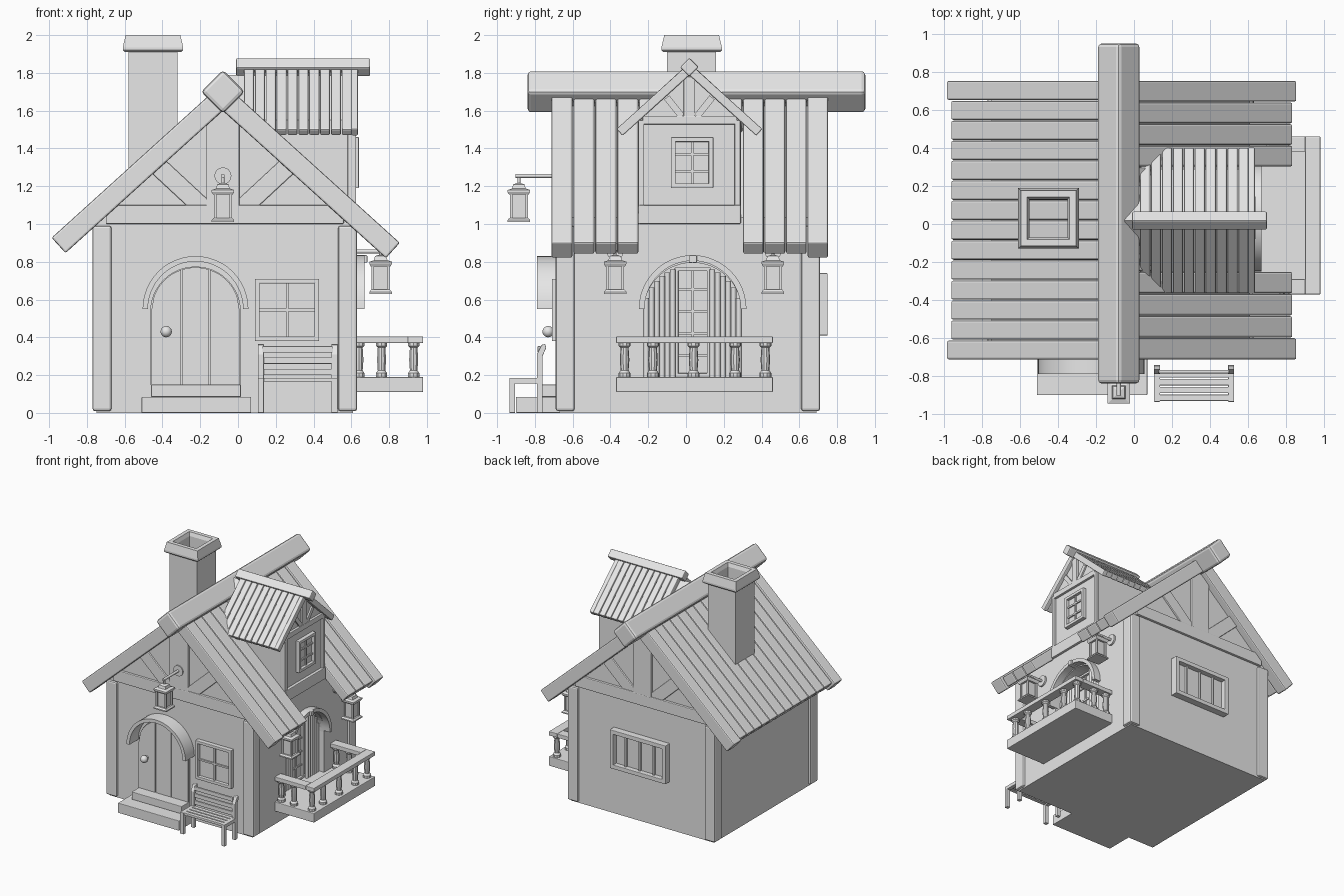
import bpy, bmesh, math
from mathutils import Vector

cube = bpy.data.objects.get("Cube")
if cube:
    bpy.data.objects.remove(cube)

grey = bpy.data.materials.new("plain_grey")
grey.use_nodes = True
grey.diffuse_color = (0.8, 0.8, 0.8, 1)
grey.node_tree.nodes["Principled BSDF"].inputs["Base Color"].default_value = (0.8, 0.8, 0.8, 1)


def finish(name, bm, bevel=0.0, smooth=False):
    bmesh.ops.recalc_face_normals(bm, faces=bm.faces)
    mesh = bpy.data.meshes.new(name)
    bm.to_mesh(mesh)
    bm.free()
    mesh.materials.append(grey)
    ob = bpy.data.objects.new(name, mesh)
    bpy.context.collection.objects.link(ob)
    if bevel:
        mod = ob.modifiers.new("Bevel", 'BEVEL')
        mod.width, mod.segments = bevel, 2
        mod.limit_method = 'ANGLE'
    if smooth:
        bpy.ops.object.select_all(action='DESELECT')
        ob.select_set(True)
        bpy.context.view_layer.objects.active = ob
        bpy.ops.object.shade_smooth_by_angle()
    return ob


def prism(name, pts, axis, a, b, bevel=0.0, smooth=False):
    """Extrude a (u, z) outline along x or y from a to b."""
    bm = bmesh.new()
    place = (lambda u, z, d: (d, u, z)) if axis == 'x' else (lambda u, z, d: (u, d, z))
    rings = [[bm.verts.new(place(u, z, d)) for u, z in pts] for d in (a, b)]
    for ring in rings:
        bm.faces.new(ring)
    for i in range(len(pts)):
        j = (i + 1) % len(pts)
        bm.faces.new((rings[0][i], rings[0][j], rings[1][j], rings[1][i]))
    return finish(name, bm, bevel, smooth)


def box(name, x0, x1, y0, y1, z0, z1, bevel=0.0):
    return prism(name, [(x0, z0), (x1, z0), (x1, z1), (x0, z1)], 'y', y0, y1, bevel)


def strip(name, p, q, width, axis, a, b, bevel=0.0):
    """Straight plank from p to q in the (u, z) plane."""
    p, q = Vector(p), Vector(q)
    n = (q - p).normalized().orthogonal() * width / 2
    return prism(name, [p + n, q + n, q - n, p - n], axis, a, b, bevel)


def lathe(name, centre, profile, sides=4, closed=False):
    """Turn (half width, z) points about a vertical axis."""
    bm = bmesh.new()
    k = 1 / math.cos(math.pi / sides)
    cx, cy, cz = centre
    rings = []
    for i in range(sides):
        t = math.tau * (i + 0.5) / sides
        rings.append([bm.verts.new((cx + r * k * math.cos(t), cy + r * k * math.sin(t), cz + z))
                      for r, z in profile])
    n = len(profile)
    for i in range(sides):
        r, s = rings[i], rings[(i + 1) % sides]
        for j in range(n if closed else n - 1):
            m = (j + 1) % n
            bm.faces.new((r[j], s[j], s[m], r[m]))
    if not closed:
        for end in (0, -1):
            bm.faces.new([r[end] for r in rings])
    return finish(name, bm, smooth=sides > 6)


def tube(name, p, q, r):
    p, q = Vector(p), Vector(q)
    bm = bmesh.new()
    bmesh.ops.create_cone(bm, cap_ends=True, segments=16, radius1=r, radius2=r, depth=(q - p).length)
    rot = (q - p).to_track_quat('Z', 'Y').to_matrix()
    bmesh.ops.rotate(bm, verts=bm.verts, matrix=rot)
    bmesh.ops.translate(bm, verts=bm.verts, vec=(p + q) / 2)
    return finish(name, bm, smooth=True)


def arc(cu, cz, r, steps=24):
    return [(cu + r * math.cos(math.pi * i / steps), cz + r * math.sin(math.pi * i / steps))
            for i in range(steps + 1)]


def window(name, axis, u0, u1, z0, z1, face, out, cols, rows, rim=0.025):
    """Glazed frame whose wall face is at `face`, standing out by `out`."""
    um, zm, h = (u0 + u1) / 2, (z0 + z1) / 2, rim / 2
    strip(name + "_pane", (u0 + h, zm), (u1 - h, zm), z1 - z0 - rim, axis, face - out * .2, face + out * .3)
    for z in (z0 + h, z1 - h):
        strip(name + "_rail", (u0, z), (u1, z), rim, axis, face, face + out, .004)
    for u in (u0 + h, u1 - h):
        strip(name + "_stile", (u, z0), (u, z1), rim, axis, face, face + out, .004)
    for i in range(1, cols):
        u = u0 + (u1 - u0) * i / cols
        strip(name + "_bar", (u, z0 + h), (u, z1 - h), .014, axis, face, face + out * .6)
    for i in range(1, rows):
        z = z0 + (z1 - z0) * i / rows
        strip(name + "_bar", (u0 + h, z), (u1 - h, z), .014, axis, face, face + out * .6)


def lantern(x, y, z, wall):
    """Hanging lantern with base at z, on an arm reaching back to `wall`."""
    lathe("lantern_base", (x, y, z), [(.06, 0), (.06, .01), (.05, .022)])
    lathe("lantern_glass", (x, y, z), [(.036, .02), (.036, .16)])
    lathe("lantern_cap", (x, y, z), [(.052, .145), (.06, .16), (.06, .17), (.036, .178), (.03, .2), (.012, .206)])
    for sx in (-1, 1):
        for sy in (-1, 1):
            lathe("lantern_post", (x + sx * .041, y + sy * .041, z), [(.007, .02), (.007, .15)])
    tube("lantern_hook", (x, y, z + .2), (x, y, z + .245), .008)
    foot, d = Vector(wall), Vector((x, y, wall[2])) - Vector(wall)
    tube("lantern_arm", foot, foot + d * 1.08, .011)
    tube("lantern_rosette", foot, foot + d.normalized() * .02, .045)


# Walls and corner posts; a gabled block with an arched opening on one side
ridge, slope = -.08, .905
roof_z = lambda x, top: top - slope * abs(x - ridge)
walls = prism("walls", [(-.75, 0), (.61, 0), (.61, roof_z(.61, 1.66)), (ridge, 1.66),
                        (-.75, roof_z(-.75, 1.66))], 'y', -.67, .69)
cutter = prism("opening_cutter", [(-.225, .19), (.295, .19)] + arc(.035, .535, .26), 'x', .5, .7)
cutter.hide_render = True
cutter.hide_viewport = True
cut = walls.modifiers.new("Opening", 'BOOLEAN')
cut.object, cut.operation = cutter, 'DIFFERENCE'
for x in (-.77, .53):
    for y in (-.69, .61):
        box("corner_post", x, x + .1, y, y + .1, .01, .99, .012)

# Gable timbers on both ends
for a, b in ((-.69, -.65), (.67, .71)):
    strip("gable_tie", (-.7, 1.05), (.56, 1.05), .1, 'y', a, b, .006)
    strip("king_post", (ridge, 1.09), (ridge, 1.62), .175, 'y', a, b, .006)
    for s in (-1, 1):
        strip("gable_brace", (ridge + s * .1, 1.08), (ridge + s * .38, 1.34), .1, 'y', a + .005, b - .005, .006)

# Main roof boards, ridge beam and chimney
def roof_board(y0, y1, end_x, thick):
    strip("roof_board", (ridge, 1.674), (end_x, roof_z(end_x, 1.674)), thick, 'y', y0 + .002, y1 - .002, .01)

def row(start, stop, count, end_x, thick_at=()):
    w = (stop - start) / count
    for i in range(count):
        end = i in thick_at
        roof_board(start + i * w, start + (i + 1) * w, end_x * (1 if end else .985), .11 if end else .085)

row(-.715, .755, 14, -.95, (0, 13))
row(-.715, -.25, 4, .82, (0,))
row(-.25, .3, 5, .12)
row(.3, .755, 4, .82, (3,))
strip("ridge_beam", (ridge - .058, 1.642), (ridge + .058, 1.758), .165, 'y', -.84, .95, .02)
lathe("chimney", (-.45, .03, 0), [(.1, 1.2), (.13, 1.2), (.13, 1.91), (.15, 1.91), (.16, 1.92), (.16, 1.935),
                                  (.145, 2), (.112, 2), (.1, 1.97)], closed=True)

# Dormer
mid = .018
prism("dormer_walls", [(-.25, .98), (.29, .98), (.29, 1.55), (mid, 1.79), (-.25, 1.55)], 'x', -.05, .605)
strip("dormer_sill_beam", (-.25, 1.05), (.29, 1.05), .1, 'x', .59, .63, .006)
strip("dormer_tie", (-.23, 1.55), (.27, 1.55), .045, 'x', .59, .625, .004)
strip("dormer_king_post", (mid, 1.56), (mid, 1.78), .06, 'x', .59, .622, .004)
for s in (-1, 1):
    strip("dormer_post", (mid + s * .255, 1.0), (mid + s * .255, 1.55), .03, 'x', .58, .625, .004)
    strip("dormer_brace", (mid + s * .04, 1.57), (mid + s * .12, 1.67), .035, 'x', .59, .618)
    eave = (mid + s * .37, 1.485)
    strip("dormer_verge", (mid, 1.82), eave, .048, 'x', .6, .635, .006)
    for i in range(10):
        x = .03 + i * .0575
        strip("dormer_board", (mid, 1.824), eave, .045, 'x', x + .002, x + .0555, .008)
strip("dormer_ridge", (mid - .025, 1.805), (mid + .025, 1.855), .07, 'x', -.01, .7, .008)
window("dormer_window", 'x', -.08, .145, 1.19, 1.46, .605, .035, 2, 3)

# Front door with hood, knob and steps
dx, dz = -.225, .535
prism("door_frame", [(dx - .24, .15), (dx + .24, .15)] + arc(dx, dz, .24), 'y', -.68, -.66)
for u0, u1 in ((-.235, -.078), (-.072, .072), (.078, .235)):
    top = [(dx + u, dz + math.sqrt(max(.235 ** 2 - u * u, 0)))
           for u in (u1 + (u0 - u1) * i / 10 for i in range(11))]
    prism("door_plank", [(dx + u0, .15), (dx + u1, .15)] + top, 'y', -.69, -.67)
prism("door_hood", arc(dx, dz + .015, .28) + arc(dx, dz + .015, .252)[::-1], 'y', -.79, -.66, smooth=True)
tube("door_knob_stem", (-.38, -.69, .43), (-.38, -.715, .43), .014)
bm = bmesh.new()
bmesh.ops.create_uvsphere(bm, u_segments=16, v_segments=10, radius=.03)
bmesh.ops.translate(bm, verts=bm.verts, vec=(-.38, -.73, .43))
finish("door_knob", bm, smooth=True)
box("lower_step", -.51, .07, -.9, -.66, 0, .085, .004)
box("upper_step", -.46, .015, -.785, -.66, .085, .15, .004)

# Front and back windows
window("front_window", 'y', .09, .43, .38, .71, -.67, -.04, 2, 2)
window("back_window", 'y', -.33, .2, .41, .74, .69, .06, 4, 1, .035)

# Balcony doorway: hood, keystone, glazed door and pleated curtains
prism("balcony_hood", arc(.035, .55, .285) + arc(.035, .55, .255)[::-1], 'x', .59, .67, smooth=True)
box("keystone", .6, .685, .015, .057, .795, .835, .005)
window("balcony_door", 'x', -.06, .13, .19, .77, .51, .03, 2, 5, .02)
for s in (-1, 1):
    for i in range(6):
        u = s * (.105 + i * .028)
        top = .52 + math.sqrt(.26 ** 2 - u * u)
        tube("curtain_pleat", (.555, .035 + u, .19), (.555, .035 + u, top), .0145)

# Balcony floor, railing and balusters
box("balcony_floor", .58, .98, -.37, .46, .11, .19, .005)
box("front_rail", .9, .98, -.37, .46, .37, .405, .004)
for y in (-.37, .38):
    box("side_rail", .6, .9, y, y + .08, .37, .405, .004)
spindle = [(.03, .19), (.03, .21), (.02, .225), (.024, .28), (.02, .345), (.03, .355), (.03, .372)]
for x, y in [(.93, v) for v in (-.325, -.175, .04, .26, .42)] + [(x, v) for x in (.64, .76) for v in (-.325, .42)]:
    lathe("baluster", (x, y, 0), spindle, 10)

# Lanterns
lantern(ridge, -.885, 1.01, (ridge, -.68, 1.255))
for y in (-.375, .46):
    lantern(.755, y, .63, (.605, y, .855))

# Bench
for x in (.105, .495):
    box("bench_front_leg", x, x + .032, -.935, -.905, 0, .17, .003)
    box("bench_side", x, x + .032, -.935, -.765, .155, .185, .003)
    prism("bench_back_leg", [(-.79, 0), (-.76, 0), (-.76, .3), (-.74, .345), (-.745, .365), (-.765, .36), (-.79, .31)],
          'x', x, x + .032, .003)
for i in range(4):
    y = -.93 + i * .041
    box("bench_seat_slat", .115, .515, y, y + .033, .165, .185, .003)
for z in (.2, .26, .32):
    box("bench_back_slat", .13, .5, -.785, -.768, z, z + .033, .003)
